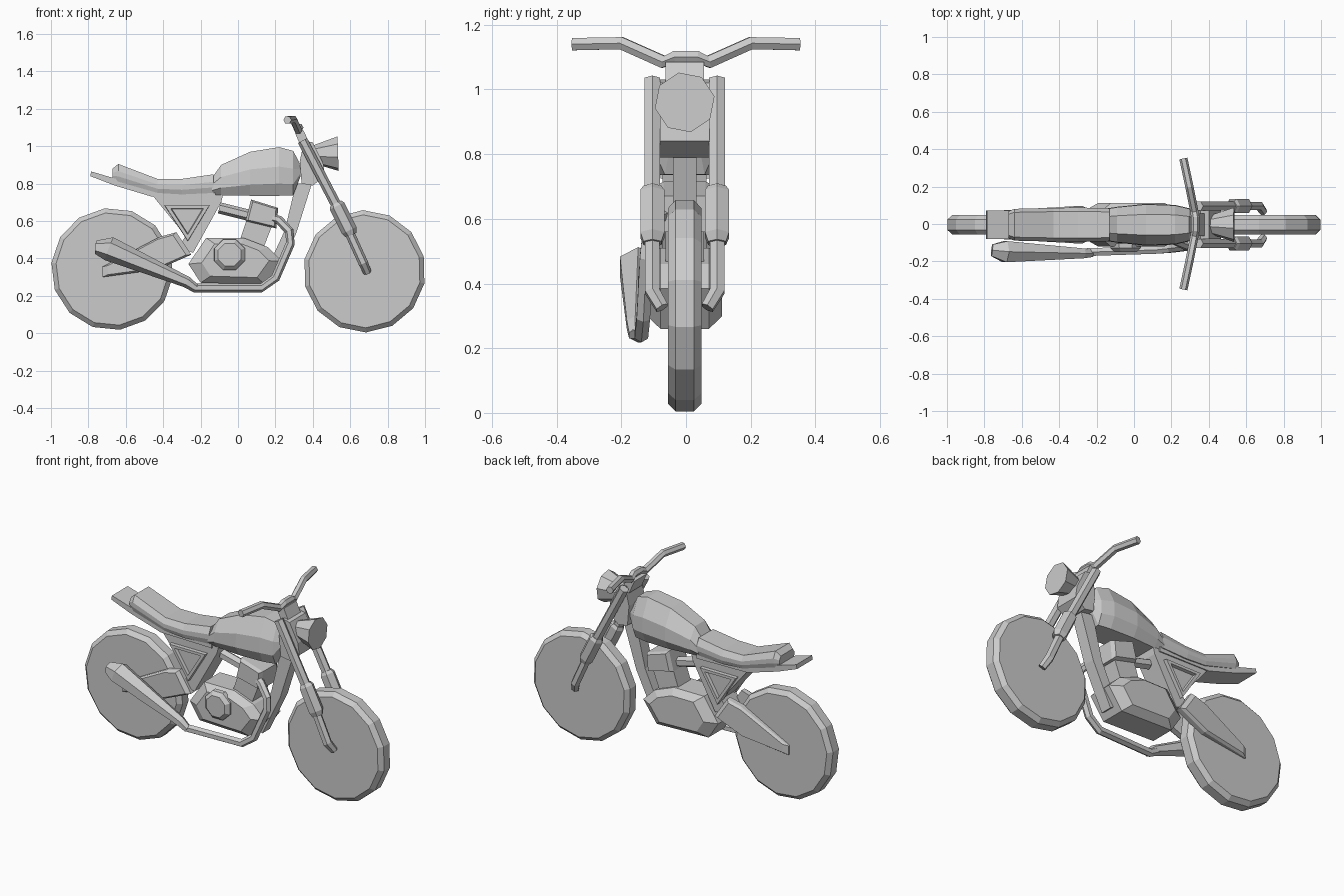
import bpy, bmesh, math
from mathutils import Vector

C = -0.004  # centre plane of the bike


def loft(name, rings):
    """Skin a list of equal-length point rings and cap both ends."""
    bm = bmesh.new()
    vs = [[bm.verts.new(p) for p in r] for r in rings]
    n = len(vs[0])
    for a, b in zip(vs, vs[1:]):
        for i in range(n):
            j = (i + 1) % n
            bm.faces.new((a[i], a[j], b[j], b[i]))
    bm.faces.new(vs[0])
    bm.faces.new(vs[-1])
    bmesh.ops.recalc_face_normals(bm, faces=bm.faces)
    me = bpy.data.meshes.new(name)
    bm.to_mesh(me)
    bm.free()
    ob = bpy.data.objects.new(name, me)
    bpy.context.collection.objects.link(ob)
    return ob


def plate(name, pts, levels, skew=0.0):
    """XZ profile stacked along y; levels are (y, scale about centroid)."""
    cx = sum(p[0] for p in pts) / len(pts)
    cz = sum(p[1] for p in pts) / len(pts)
    return loft(name, [[(cx + (x - cx) * k, C + y + skew * (x - cx), cz + (z - cz) * k)
                        for x, z in pts] for y, k in levels])


def tube(name, path, radii, n=6, phase=0.0):
    """Faceted tube along a path with a radius per point."""
    path = [Vector(p) for p in path]
    rings = []
    for i, p in enumerate(path):
        t = (path[min(i + 1, len(path) - 1)] - path[max(i - 1, 0)]).normalized()
        ref = Vector((0, 1, 0)) if abs(t.y) < 0.7 else Vector((0, 0, 1))
        u = t.cross(ref).normalized()
        v = t.cross(u)
        rings.append([p + radii[i] * (math.cos(a) * u + math.sin(a) * v)
                      for a in (2 * math.pi * k / n + phase for k in range(n))])
    return loft(name, rings)


def body(name, stations, section):
    """Loft along x; stations (x, z_low, z_high, half_width), half section (y, z) fractions."""
    full = section + [(-y, z) for y, z in reversed(section)]
    return loft(name, [[(x, C + w * y, lo + (hi - lo) * z) for y, z in full]
                       for x, lo, hi, w in stations])


# Wheels
for name, x, z, ph in (("rear_wheel", -0.672, 0.343, 0.1), ("front_wheel", 0.676, 0.331, 0.2)):
    tube(name, [(x, C + y, z) for y in (-0.052, -0.028, 0.028, 0.052)],
         (0.302, 0.327, 0.327, 0.302), 14, ph)

# Front fork legs, sliders and axle ends
for side, s in (("left", 1), ("right", -1)):
    y = C + s * 0.1
    tube(side + "_fork_tube", [(0.345, y, 1.03), (0.56, y, 0.62)], (0.028, 0.028))
    tube(side + "_fork_slider", [(0.522, y, 0.695), (0.53, y, 0.68), (0.595, y, 0.55), (0.605, y, 0.525)],
         (0.032, 0.043, 0.043, 0.032))
    tube(side + "_fork_lower", [(0.59, y, 0.55), (0.67, y, 0.375), (0.692, C + s * 0.07, 0.325)],
         (0.026, 0.026, 0.022))

# Steering head, riser and handlebar
plate("steering_head", [(0.33, 0.92), (0.355, 1.03), (0.40, 1.02), (0.455, 0.91), (0.465, 0.84),
                        (0.40, 0.79), (0.34, 0.80)], [(-0.076, 1), (0.076, 1)])
plate("bar_riser", [(0.305, 1.07), (0.35, 1.085), (0.385, 1.01), (0.34, 0.99)], [(-0.06, 1), (0.06, 1)])
half = [(0.264, 0.35, 1.14), (0.296, 0.2, 1.143), (0.322, 0.07, 1.085), (0.328, 0.035, 1.1)]
tube("handlebar", half + [(x, -y, z) for x, y, z in reversed(half)], [0.022] * 8)

# Headlight
tube("headlight", [(0.39, C, 0.955), (0.44, C, 0.957), (0.535, C, 0.96)], (0.045, 0.062, 0.094), 8, 0.2)

# Fuel tank
body("fuel_tank", [(-0.14, 0.74, 0.83, 0.088), (-0.09, 0.737, 0.90, 0.096), (0.065, 0.735, 0.97, 0.112),
                   (0.22, 0.735, 0.995, 0.106), (0.295, 0.737, 0.975, 0.088), (0.335, 0.84, 0.90, 0.06)],
     [(0.7, 0), (1, 0.25), (0.97, 0.6), (0.5, 1)])

# Seat and tail plate
body("seat", [(-0.67, 0.825, 0.88, 0.072), (-0.64, 0.81, 0.905, 0.085), (-0.43, 0.75, 0.825, 0.09),
              (-0.3, 0.742, 0.825, 0.092), (-0.13, 0.75, 0.85, 0.088)],
     [(0.9, 0), (1, 0.3), (1, 0.6), (0.78, 1)])
plate("tail_plate", [(-0.785, 0.865), (-0.65, 0.825), (-0.45, 0.765), (-0.12, 0.76), (-0.12, 0.725),
                     (-0.46, 0.73), (-0.66, 0.79), (-0.79, 0.84)], [(-0.075, 1), (0.075, 1)])

# Frame: rear plate, side panels, down tube
plate("rear_frame", [(-0.46, 0.74), (-0.08, 0.74), (-0.09, 0.70), (-0.24, 0.43), (-0.32, 0.46), (-0.28, 0.52)],
      [(-0.068, 1), (0.068, 1)])
for side, s in (("left", 1), ("right", -1)):
    plate(side + "_side_panel", [(-0.395, 0.685), (-0.15, 0.685), (-0.268, 0.49)],
          [(s * y, k) for y, k in ((0.05, 1), (0.09, 0.97), (0.09, 0.72), (0.072, 0.66))])
plate("down_tube", [(0.31, 0.80), (0.395, 0.80), (0.31, 0.53), (0.19, 0.28), (0.14, 0.31), (0.25, 0.55)],
      [(-0.036, 1), (0.036, 1)])

# Swingarm
for side, s in (("left", 1), ("right", -1)):
    plate(side + "_swingarm", [(-0.725, 0.30), (-0.725, 0.355), (-0.42, 0.515), (-0.33, 0.54),
                               (-0.25, 0.42), (-0.43, 0.34)],
          [(s * 0.045, 1), (s * 0.075, 1), (s * 0.09, 0.88)], s * 0.05)

# Engine: crankcase, round cover, cylinder, head, intake
plate("crankcase", [(-0.265, 0.37), (-0.17, 0.51), (0.03, 0.51), (0.16, 0.46), (0.235, 0.385),
                    (0.145, 0.26), (-0.2, 0.27)],
      [(-0.115, 0.72), (-0.075, 1), (0.075, 1), (0.115, 0.72)])
tube("engine_cover", [(-0.045, C - 0.1, 0.42), (-0.045, C - 0.125, 0.42), (-0.045, C - 0.145, 0.42)],
     (0.09, 0.088, 0.066), 8, math.pi / 8)
plate("cylinder", [(0.0, 0.47), (0.065, 0.66), (0.2, 0.62), (0.13, 0.44)], [(-0.06, 1), (0.06, 1)])
plate("cylinder_head", [(0.04, 0.60), (0.07, 0.715), (0.215, 0.67), (0.205, 0.56)],
      [(-0.088, 0.85), (-0.065, 1), (0.065, 1), (0.088, 0.85)])
tube("intake", [(-0.1, C, 0.67), (0.08, C, 0.625)], (0.03, 0.03))

# Exhaust pipe and muffler
tube("exhaust_pipe", [(0.17, -0.06, 0.62), (0.22, -0.09, 0.605), (0.275, -0.115, 0.545), (0.28, -0.122, 0.48),
                      (0.2, -0.132, 0.295), (0.125, -0.138, 0.242), (-0.235, -0.15, 0.242), (-0.3, -0.152, 0.28)],
     [0.024] * 8)
tube("muffler", [(-0.225, -0.157, 0.24), (-0.27, -0.157, 0.272), (-0.69, -0.148, 0.452), (-0.76, -0.14, 0.46)],
     (0.022, 0.03, 0.065, 0.036))
